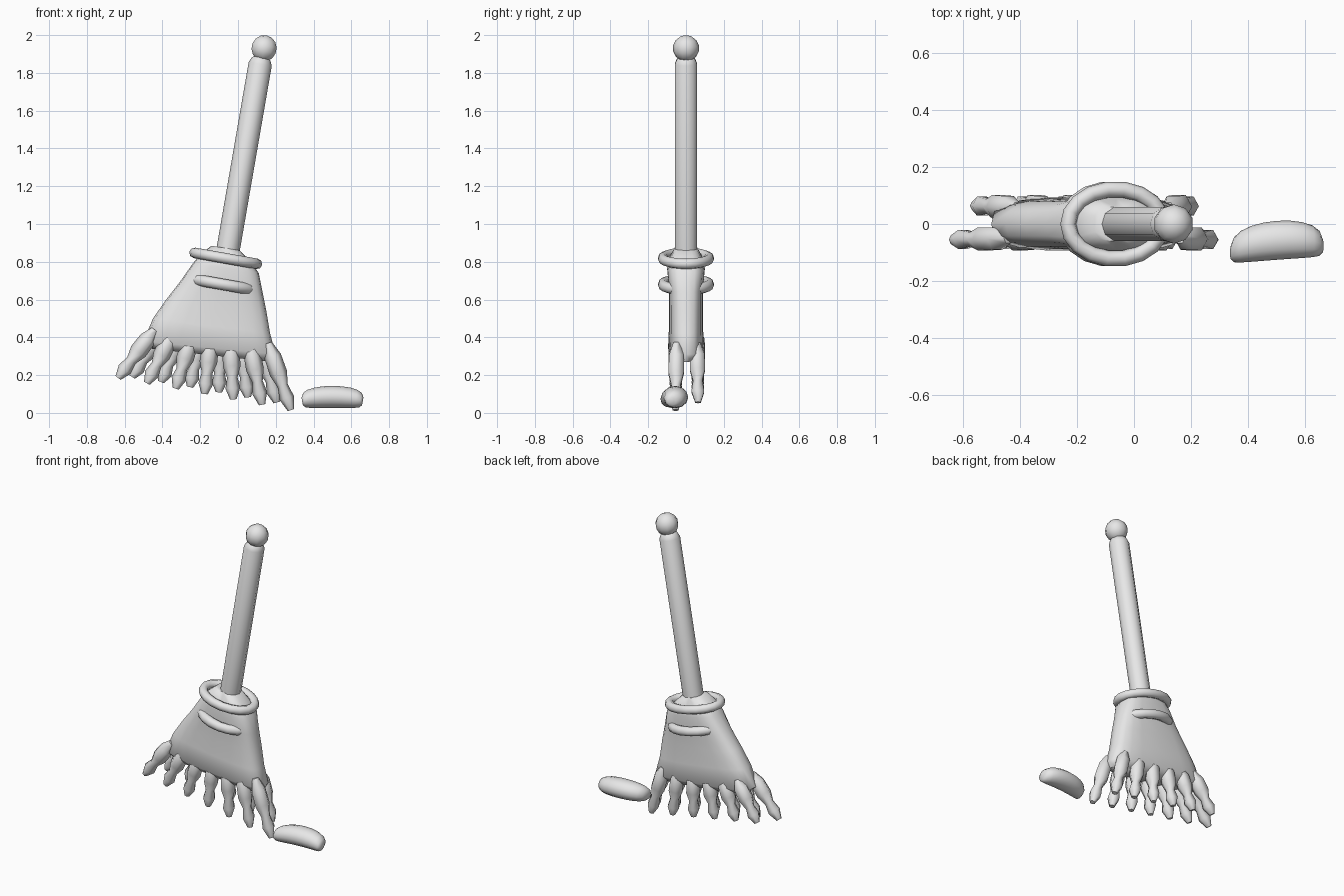
import bpy, bmesh, math
from mathutils import Vector

if "Cube" in bpy.data.objects:
    bpy.data.objects.remove(bpy.data.objects["Cube"])

grey = bpy.data.materials.new("plain grey")
grey.use_nodes = True
grey.diffuse_color = (0.8, 0.8, 0.8, 1)
grey.node_tree.nodes["Principled BSDF"].inputs["Base Color"].default_value = (0.8, 0.8, 0.8, 1)
TILT = math.radians(10)


def finish(obj, name, angle=60):
    obj.name = name
    obj.data.materials.clear()
    obj.data.materials.append(grey)
    bpy.ops.object.select_all(action='DESELECT')
    obj.select_set(True)
    bpy.context.view_layer.objects.active = obj
    bpy.ops.object.shade_smooth_by_angle(angle=math.radians(angle))
    return obj


def loft(name, sections, sides, power=1.0, angle=60):
    """Skin sections given as (centre, half width vector, half depth in y)."""
    bm = bmesh.new()
    rings = []
    for centre, half, depth in sections:
        ring = []
        for i in range(sides):
            a = math.tau * i / sides
            c, s = math.cos(a), math.sin(a)
            c, s = (math.copysign(abs(k) ** power, k) for k in (c, s))
            ring.append(bm.verts.new(centre + half * c + Vector((0, depth * s, 0))))
        rings.append(ring)
    for low, high in zip(rings, rings[1:]):
        for i in range(sides):
            j = (i + 1) % sides
            bm.faces.new((low[i], low[j], high[j], high[i]))
    bm.faces.new(rings[0])
    bm.faces.new(rings[-1])
    bmesh.ops.recalc_face_normals(bm, faces=bm.faces)
    mesh = bpy.data.meshes.new(name)
    bm.to_mesh(mesh)
    bm.free()
    obj = bpy.data.objects.new(name, mesh)
    bpy.context.collection.objects.link(obj)
    return finish(obj, name, angle)


def spindle(name, start, end, profile, sides):
    """Round tube between two points with (position, radius) stations."""
    start, end = Vector(start), Vector(end)
    axis = (end - start).normalized()
    side = Vector((axis.z, 0, -axis.x)).normalized()
    return loft(name, [(start.lerp(end, t), side * r, r) for t, r in profile], sides)


def band(name, centre, rx, ry, minor):
    """Oval ring tilted with the broom."""
    bpy.ops.mesh.primitive_torus_add(major_segments=18, minor_segments=8,
                                     major_radius=ry, minor_radius=minor,
                                     location=centre, rotation=(0, TILT, 0))
    obj = bpy.context.object
    for v in obj.data.vertices:
        v.co.x += (rx - ry) * math.cos(math.atan2(v.co.y, v.co.x))
    finish(obj, name, 80)


# Handle and end knob
spindle("handle", (-0.06, 0, 0.82), (0.125, 0, 1.89),
        [(0, 0.062), (0.96, 0.062), (0.985, 0.05), (1, 0.03)], 10)
bpy.ops.mesh.primitive_uv_sphere_add(segments=10, ring_count=7, radius=0.07,
                                     location=(0.138, 0, 1.93), rotation=(0, TILT, 0))
finish(bpy.context.object, "handle_knob")

# Flaring brush body: left edge x, z, right edge x, z, half depth
edges = [(-0.14, 0.885, 0.01, 0.86, 0.06),
         (-0.20, 0.84, 0.075, 0.79, 0.09),
         (-0.24, 0.79, 0.11, 0.74, 0.10),
         (-0.31, 0.69, 0.13, 0.64, 0.09),
         (-0.38, 0.60, 0.15, 0.54, 0.09),
         (-0.45, 0.50, 0.17, 0.42, 0.09),
         (-0.50, 0.38, 0.20, 0.31, 0.095),
         (-0.46, 0.34, 0.18, 0.27, 0.06)]
body = []
for lx, lz, rx, rz, depth in edges:
    left, right = Vector((lx, 0, lz)), Vector((rx, 0, rz))
    body.append(((left + right) / 2, (right - left) / 2, depth))
loft("brush_body", body, 20, 0.65)

# Binding rings
band("upper_ring", (-0.065, 0, 0.818), 0.168, 0.122, 0.028)
band("lower_ring", (-0.08, 0, 0.68), 0.16, 0.12, 0.03)

# Two staggered rows of lumpy bristle tufts
tuft = [(0, 0.02), (0.2, 0.045), (0.45, 0.047), (0.64, 0.028), (0.82, 0.039), (1, 0.017)]
rows = [("front", 7, -0.05, (-0.44, 0.44), (0.16, 0.37), (-0.635, 0.185), (0.28, 0.015)),
        ("back", 6, 0.058, (-0.41, 0.43), (0.12, 0.37), (-0.56, 0.19), (0.205, 0.055))]
for label, count, y, top_l, top_r, tip_l, tip_r in rows:
    for i in range(count):
        t = i / (count - 1)
        top = Vector(top_l).lerp(Vector(top_r), t)
        tip = Vector(tip_l).lerp(Vector(tip_r), t)
        spindle(f"{label}_tuft_{i + 1}", (top.x, y, top.y),
                (tip.x, y * 1.1, tip.y), tuft, 6)

# Bean-shaped pebble lying beside the brush
bean = []
for i in range(11):
    a = math.pi * (0.03 + 0.94 * i / 10)
    bulge = math.sin(a)
    r = 0.062 * bulge ** 0.45
    centre = Vector((0.5 - 0.161 * math.cos(a), -0.092 + 0.035 * bulge - 0.012 * math.cos(a),
                     0.058 + 0.026 * bulge))
    lean = 0.35 * math.cos(a)
    bean.append((centre, Vector((-lean * r * 0.5, 0, r * 0.95)), r * 1.1))
loft("pebble", bean, 12, 1.0, 80)
